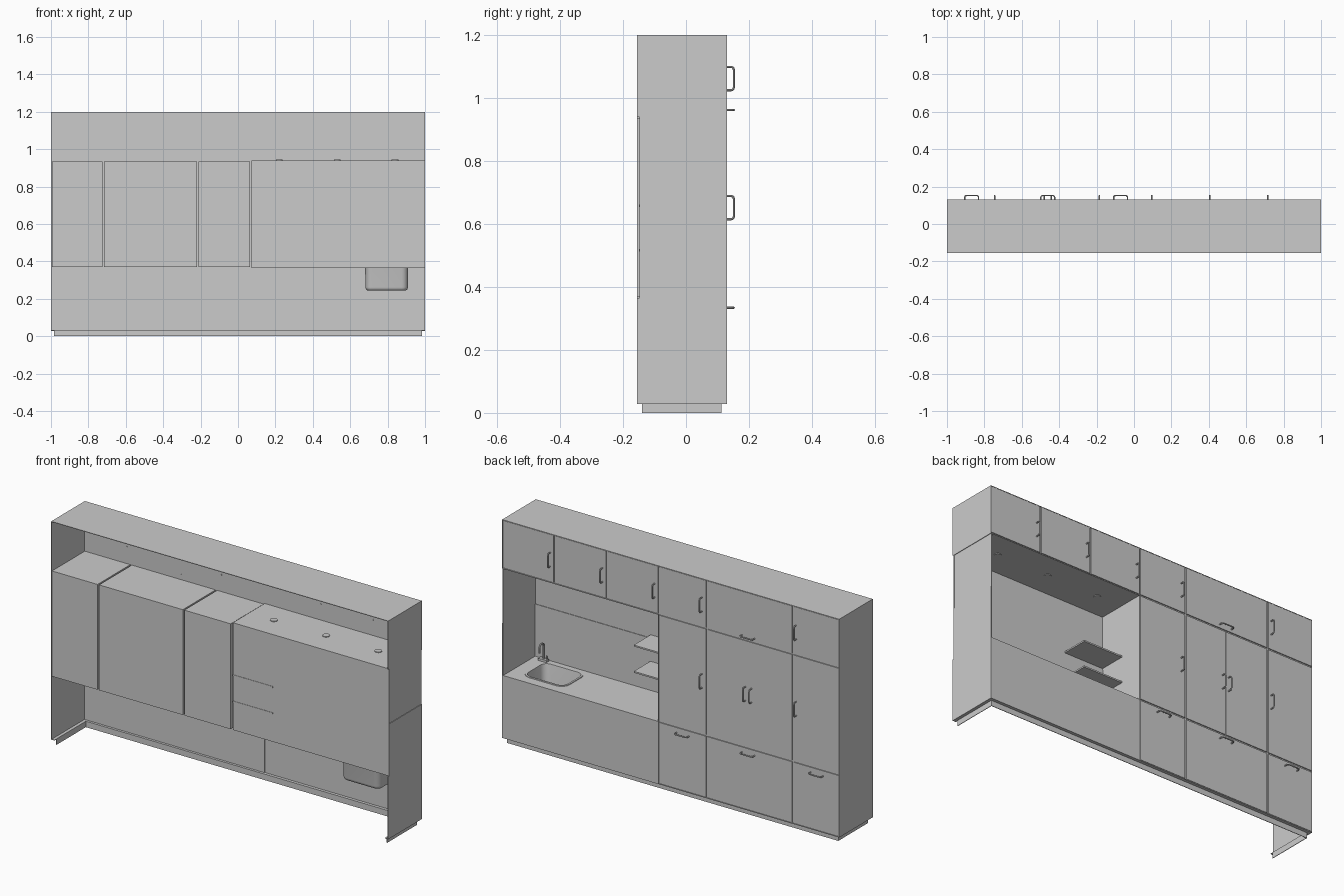
import bpy, bmesh, math

if "Cube" in bpy.data.objects:
    bpy.data.objects.remove(bpy.data.objects["Cube"])

F, B = 0.13, -0.155          # door side (+y) and open side (-y)
T = 0.003                    # sheet thickness


def finish(name, bm, smooth=False):
    bmesh.ops.recalc_face_normals(bm, faces=bm.faces)
    me = bpy.data.meshes.new(name)
    bm.to_mesh(me)
    bm.free()
    ob = bpy.data.objects.new(name, me)
    bpy.context.collection.objects.link(ob)
    if smooth:
        shade(ob)
    return ob


def shade(ob):
    bpy.ops.object.select_all(action='DESELECT')
    ob.select_set(True)
    bpy.context.view_layer.objects.active = ob
    bpy.ops.object.shade_smooth_by_angle(angle=math.radians(35))


def box(name, x0, x1, y0, y1, z0, z1):
    bm = bmesh.new()
    bmesh.ops.create_cube(bm, size=1)
    for v in bm.verts:
        v.co = ((x0 + x1) / 2 + v.co.x * (x1 - x0),
                (y0 + y1) / 2 + v.co.y * (y1 - y0),
                (z0 + z1) / 2 + v.co.z * (z1 - z0))
    return finish(name, bm)


def cylinder(name, x, y, z, r, h):
    bm = bmesh.new()
    bmesh.ops.create_cone(bm, cap_ends=True, segments=24, radius1=r, radius2=r, depth=h)
    bmesh.ops.translate(bm, verts=bm.verts, vec=(x, y, z))
    return finish(name, bm, True)


def tube(name, pts, r):
    cu = bpy.data.curves.new(name, 'CURVE')
    cu.dimensions = '3D'
    cu.bevel_depth, cu.bevel_resolution, cu.use_fill_caps = r, 2, True
    sp = cu.splines.new('POLY')
    sp.points.add(len(pts) - 1)
    for p, c in zip(sp.points, pts):
        p.co = (*c, 1)
    ob = bpy.data.objects.new(name, cu)
    bpy.context.collection.objects.link(ob)
    bpy.ops.object.select_all(action='DESELECT')
    ob.select_set(True)
    bpy.context.view_layer.objects.active = ob
    bpy.ops.object.convert(target='MESH')
    shade(bpy.context.object)


def handle(name, x, z, vertical):
    h, r, out = 0.037, 0.009, F + 0.022
    prof = [(-h, F - 0.009)]
    for s in (-1, 1):
        arc = [(s * (h - r + r * math.cos(a)), out - r + r * math.sin(a))
               for a in (0, math.pi / 6, math.pi / 3, math.pi / 2)]
        prof += arc if s < 0 else arc[::-1]
    prof.append((h, F - 0.009))
    tube(name, [(x, v, z + u) if vertical else (x + u, v, z) for u, v in prof], 0.0035)


def door(name, x0, x1, z0, z1):
    g = 0.004
    box(name, x0 + g, x1 - g, F - 0.005, F, z0 + g, z1 - g)


LOW, MID, TOP = 0.03, 0.365, 0.94
NX = 0.072                   # niche boundary

# outer shell
box("top_panel", -1, 1, B, F, 1.2 - T, 1.2)
box("left_side", -1, -1 + T, B, F, LOW, 1.2)
box("right_side_lower", 1 - T, 1, B, F, LOW, MID)
box("right_side_upper", 1 - T, 1, B, F, TOP, 1.2)

# recessed sheets behind the doors
box("upper_frame", -1, 1, F - 0.007, F - 0.005, TOP - 0.003, 1.2)
box("middle_frame", -1, NX, F - 0.007, F - 0.005, MID, TOP)
box("lower_frame", -1, NX, F - 0.007, F - 0.005, LOW, MID)
box("counter_front", NX, 1, F - 0.004, F, LOW, MID)

# plinth and the ledges above it
PX, PY = 0.983, 0.113
box("plinth_front", -PX, PX, PY - T, PY, 0, LOW)
box("ledge_front", -1, 1, PY - T, F, LOW - 0.001, LOW + 0.002)
for s, n in ((-1, "left"), (1, "right")):
    a, b = sorted((s * PX, s * (PX - T)))
    box("plinth_" + n, a, b, -0.14, PY, 0, LOW)
    a, b = sorted((s * (PX - T), s))
    box("ledge_" + n, a, b, B, F, LOW - 0.001, LOW + 0.002)

# closed bodies of the tall cabinets
for x0, x1 in ((-0.995, -0.725), (-0.716, -0.219), (-0.21, 0.065)):
    box("cabinet_body", x0, x1, B, F - 0.006, 0.37, 0.935)

# doors and drawers
cols = [-1, -0.724, -0.214, NX, 0.38, 0.69, 1]
for x0, x1 in zip(cols, cols[1:]):
    door("upper_door", x0, x1, TOP, 1.2)
for x0, x1 in zip(cols[:3], cols[1:4]):
    door("drawer_front", x0, x1, LOW, MID)
for x0, x1 in ((-1, -0.724), (-0.214, NX)):
    door("tall_door", x0, x1, MID, TOP)
box("double_door_left", -0.72, -0.4625, F - 0.005, F, MID + 0.004, TOP - 0.004)
box("double_door_right", -0.4605, -0.218, F - 0.005, F, MID + 0.004, TOP - 0.004)

# handles
for x in (-0.745, -0.185, 0.095, 0.405, 0.715):
    handle("upper_handle", x, 1.062, True)
for x in (-0.745, -0.48, -0.443, -0.185):
    handle("tall_handle", x, 0.652, True)
handle("flap_handle", -0.461, 0.962, False)
for x in (-0.868, -0.461, -0.072):
    handle("drawer_handle", x, 0.334, False)

# niche walls, ceiling and splashback
NB = -0.147
box("niche_back", NX, 1, NB, NB + T, MID, TOP)
box("niche_inner_wall", NX, NX + T, NB, F, MID, TOP)
box("niche_outer_wall", 1 - 2 * T, 1 - T, NB, F, 0.645, TOP)
box("niche_ceiling", NX, 1, NB, F, TOP - T, TOP)
box("splash_back", NX, 1, NB + T, NB + 2 * T, MID, 0.645)
box("splash_side", 1 - 2 * T, 1, NB, F, MID, 0.645)
for z in (0.658, 0.517):
    box("shelf", NX, 0.31, NB - 0.002, 0.0, z - 0.004, z + 0.004)
for x in (0.22, 0.53, 0.84):
    cylinder("spot_light", x, -0.01, TOP - 0.001, 0.018, 0.01)

# worktop with sink cut-out
SX, SY, HX, HY, R = 0.795, -0.018, 0.115, 0.085, 0.035


def ring(bm, off, z):
    hx, hy, r = HX + off, HY + off, R + off
    vs = []
    for k, (sx, sy) in enumerate(((1, 1), (-1, 1), (-1, -1), (1, -1))):
        for i in range(7):
            a = math.pi / 2 * (k + i / 6)
            vs.append(bm.verts.new((SX + sx * (hx - r) + r * math.cos(a),
                                    SY + sy * (hy - r) + r * math.sin(a), z)))
    return vs


def loop_edges(bm, vs):
    return [bm.edges.new((vs[i - 1], vs[i])) for i in range(len(vs))]


bm = bmesh.new()
outer = [bm.verts.new((x, y, MID)) for x, y in ((NX, NB), (1, NB), (1, F), (NX, F))]
edges = loop_edges(bm, outer) + loop_edges(bm, ring(bm, 0.002, MID))
bmesh.ops.triangle_fill(bm, edges=edges, use_beauty=True, normal=(0, 0, 1))
finish("worktop", bm)

# sink basin with raised rim
bm = bmesh.new()
steps = [(0.012, MID), (0.011, MID + 0.003), (0.001, MID + 0.003), (0, MID),
         (-0.001, 0.262), (-0.004, 0.252), (-0.01, 0.246), (-0.018, 0.244)]
loops = [ring(bm, o, z) for o, z in steps]
for a, b in zip(loops, loops[1:]):
    for i in range(len(a)):
        bm.faces.new((a[i - 1], a[i], b[i], b[i - 1]))
bm.faces.new(loops[-1])
finish("sink", bm, True)
cylinder("drain", SX, SY, 0.246, 0.014, 0.004)

# faucet in the corner behind the sink
fx, fy = 0.93, -0.122
box("faucet_base", fx - 0.024, fx + 0.024, fy - 0.01, fy + 0.012, MID, MID + 0.012)
arch = [(fx, fy + 0.018 - 0.018 * math.cos(a), 0.445 + 0.018 * math.sin(a))
        for a in [math.pi * i / 8 for i in range(9)]]
tube("faucet_spout", [(fx, fy, MID)] + arch + [(fx, fy + 0.036, 0.42)], 0.005)
tube("faucet_lever", [(fx - 0.018, fy, MID + 0.01), (fx - 0.018, fy, MID + 0.03)], 0.004)
